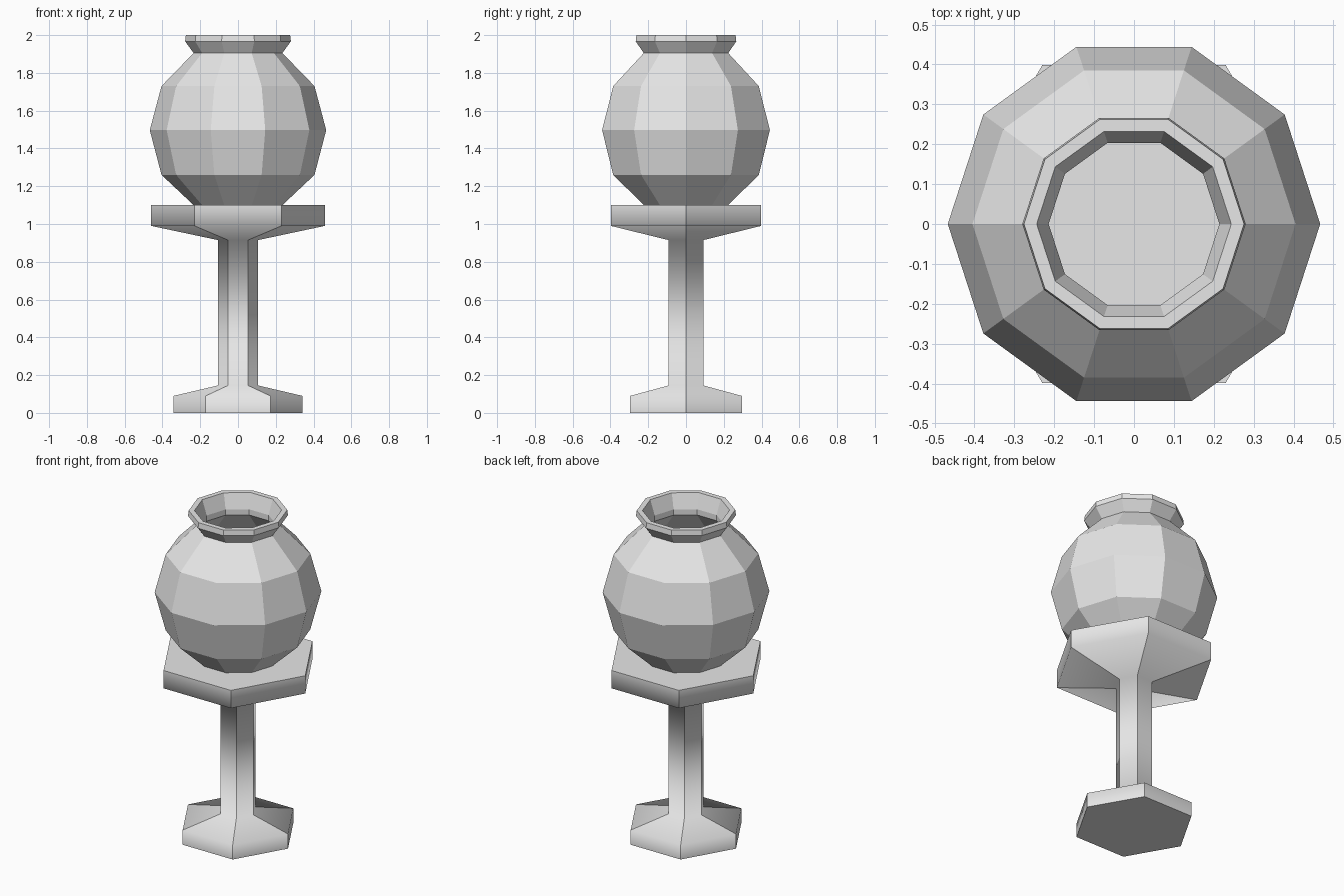
import bpy
import bmesh
from math import cos, sin, tau

cube = bpy.data.objects.get("Cube")
if cube:
    bpy.data.objects.remove(cube, do_unlink=True)

# One plain grey for the whole model
grey = bpy.data.materials.new("plain_grey")
grey.use_nodes = True
colour = (0.8, 0.8, 0.8, 1)
grey.diffuse_color = colour
grey.node_tree.nodes["Principled BSDF"].inputs["Base Color"].default_value = colour


def lathe(name, profile, sides, smooth=False):
    """Spin a (radius, height) profile into a faceted solid with capped ends."""
    bm = bmesh.new()
    rings = []
    for r, z in profile:
        rings.append([bm.verts.new((r * cos(tau * i / sides), r * sin(tau * i / sides), z))
                      for i in range(sides)])
    for low, high in zip(rings, rings[1:]):
        for i in range(sides):
            j = (i + 1) % sides
            face = bm.faces.new((low[i], low[j], high[j], high[i]))
            face.smooth = smooth
    caps = [bm.faces.new(rings[0][::-1]), bm.faces.new(rings[-1])]
    # Shading flows along the profile but stays crisp at corners and caps
    for edge in bm.edges:
        a, b = edge.verts
        upright = abs(a.co.z - b.co.z) > 0.001
        edge.smooth = not upright and not any(f in caps for f in edge.link_faces)
    bmesh.ops.recalc_face_normals(bm, faces=bm.faces)
    mesh = bpy.data.meshes.new(name)
    bm.to_mesh(mesh)
    bm.free()
    mesh.materials.append(grey)
    obj = bpy.data.objects.new(name, mesh)
    bpy.context.collection.objects.link(obj)
    return obj


# Six-sided pedestal: foot, stem and flared table
lathe("pedestal", [(0.342, 0), (0.342, 0.09), (0.107, 0.145),
                   (0.107, 0.915), (0.46, 0.99), (0.46, 1.1)], 6, smooth=True)

# Ten-sided hollow jar: outer wall up to the lip, then down the inside
outer = [(0.235, 1.1), (0.405, 1.26), (0.467, 1.497), (0.405, 1.73), (0.235, 1.905)]
lip = [(0.28, 1.967), (0.276, 2.0), (0.244, 2.0), (0.214, 1.91), (0.214, 1.875)]
inner = [(0.383, 1.715), (0.443, 1.497), (0.383, 1.275), (0.222, 1.12)]
lathe("jar", outer + lip + inner, 10)
